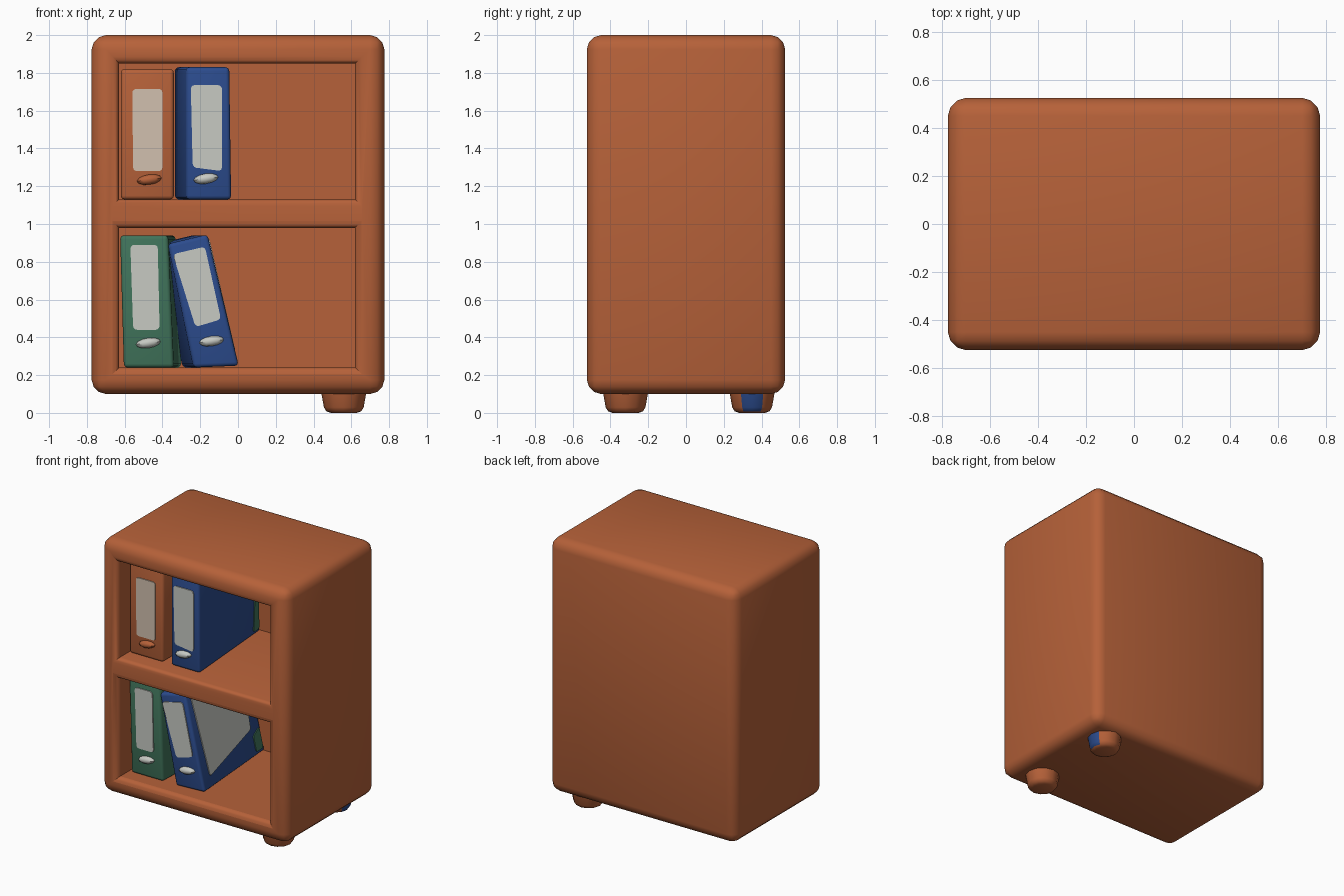
import bpy, bmesh, math
from mathutils import Vector

if "Cube" in bpy.data.objects:
    bpy.data.objects.remove(bpy.data.objects["Cube"])


def material(name, r, g, b):
    m = bpy.data.materials.new(name)
    m.diffuse_color = (r, g, b, 1)
    m.use_nodes = True
    m.node_tree.nodes["Principled BSDF"].inputs["Base Color"].default_value = m.diffuse_color
    return m


WOOD = material("warm orange wood", 0.468, 0.120, 0.041)
GREEN = material("binder green", 0.052, 0.175, 0.105)
BLUE = material("binder blue", 0.025, 0.072, 0.270)
PAPER = material("label grey", 0.570, 0.585, 0.545)
CREAM = material("label cream", 0.640, 0.530, 0.430)


def finish(name, bm, *mats):
    bmesh.ops.recalc_face_normals(bm, faces=bm.faces)
    me = bpy.data.meshes.new(name)
    bm.to_mesh(me)
    bm.free()
    for m in mats:
        me.materials.append(m)
    ob = bpy.data.objects.new(name, me)
    bpy.context.collection.objects.link(ob)
    smooth(ob)
    return ob


def smooth(ob):
    bpy.ops.object.select_all(action='DESELECT')
    ob.select_set(True)
    bpy.context.view_layer.objects.active = ob
    bpy.ops.object.shade_smooth_by_angle(angle=math.radians(40))


def prism(name, pts, offset, mat, bevel, sides_only=False):
    """Extrude a polygon along an offset and round its edges."""
    bm = bmesh.new()
    off = Vector(offset)
    a = [bm.verts.new(p) for p in pts]
    b = [bm.verts.new(Vector(p) + off) for p in pts]
    n = len(pts)
    bm.faces.new(a)
    bm.faces.new(b[::-1])
    for i in range(n):
        j = (i + 1) % n
        bm.faces.new((a[i], b[i], b[j], a[j]))
    edges = list(bm.edges)
    if sides_only:
        edges = [bm.edges.get((a[i], b[i])) for i in range(n)]
    if bevel:
        bmesh.ops.bevel(bm, geom=edges, offset=bevel, segments=3,
                        profile=0.5, affect='EDGES', clamp_overlap=True)
    return finish(name, bm, mat)


def box(name, x0, x1, y0, y1, z0, z1, mat, bevel):
    pts = [(x0, y0, z0), (x1, y0, z0), (x1, y0, z1), (x0, y0, z1)]
    return prism(name, pts, (0, y1 - y0, 0), mat, bevel)


# Cabinet shell with two open compartments
cabinet = box("cabinet", -0.775, 0.775, -0.525, 0.525, 0.1, 2.0, WOOD, 0.075)
for z0, z1 in ((0.24, 0.98), (1.13, 1.85)):
    cutter = box("compartment_cutter", -0.63, 0.62, -0.8, 0.41, z0, z1, WOOD, 0)
    cutter.hide_render = True
    bpy.context.view_layer.objects.active = cabinet
    mod = cabinet.modifiers.new("opening", 'BOOLEAN')
    mod.operation = 'DIFFERENCE'
    mod.solver = 'EXACT'
    mod.object = cutter
    bpy.ops.object.modifier_apply(modifier=mod.name)
    bpy.data.objects.remove(cutter)

# Soften the front rims of the openings
bm = bmesh.new()
bm.from_mesh(cabinet.data)
rims = [e for e in bm.edges if len(e.link_faces) == 2
        and all(v.co.y < -0.52 for v in e.verts)
        and e.calc_face_angle(0) > 1.2]
bmesh.ops.bevel(bm, geom=rims, offset=0.035, segments=3, profile=0.5,
                affect='EDGES', clamp_overlap=True)
bm.to_mesh(cabinet.data)
bm.free()
smooth(cabinet)

# Feet under the right side
for name, y in (("front_foot", -0.32), ("back_foot", 0.35)):
    bm = bmesh.new()
    bmesh.ops.create_cone(bm, cap_ends=True, segments=12, radius1=0.1,
                          radius2=0.125, depth=0.14)
    bottom = [e for e in bm.edges if all(v.co.z < 0 for v in e.verts)]
    bmesh.ops.bevel(bm, geom=bottom, offset=0.03, segments=2, profile=0.5,
                    affect='EDGES')
    bmesh.ops.translate(bm, verts=bm.verts, vec=(0.56, y, 0.07))
    bm.normal_update()
    if name == "back_foot":     # painted patch on the outer side
        for f in bm.faces:
            if f.normal.x > 0.82:
                f.material_index = 1
    finish(name, bm, WOOD, BLUE)

# Binders: front outline (x, z), sideways drift of the back, label outline, clip
FRONT, DEPTH = -0.40, 0.80
BINDERS = [
    ("upper_orange_binder", WOOD, CREAM, 0.0,
     [(-0.62, 1.13), (-0.34, 1.13), (-0.34, 1.82), (-0.62, 1.82)],
     [(-0.555, 1.28), (-0.40, 1.28), (-0.40, 1.715), (-0.56, 1.715)],
     (-0.47, 1.235), WOOD),
    ("upper_blue_binder", BLUE, PAPER, -0.06,
     [(-0.275, 1.13), (-0.035, 1.13), (-0.045, 1.83), (-0.275, 1.83)],
     [(-0.24, 1.30), (-0.085, 1.28), (-0.085, 1.735), (-0.25, 1.735)],
     (-0.17, 1.24), PAPER),
    ("lower_green_binder", GREEN, PAPER, 0.04,
     [(-0.605, 0.24), (-0.34, 0.24), (-0.37, 0.94), (-0.625, 0.94)],
     [(-0.555, 0.44), (-0.415, 0.44), (-0.425, 0.89), (-0.57, 0.89)],
     (-0.475, 0.37), PAPER),
    ("lower_blue_binder", BLUE, PAPER, -0.06,
     [(-0.235, 0.24), (0.005, 0.25), (-0.16, 0.945), (-0.37, 0.895)],
     [(-0.225, 0.455), (-0.09, 0.495), (-0.175, 0.88), (-0.345, 0.84)],
     (-0.14, 0.38), PAPER),
]


def side_point(outline, drift, u, t):
    """Point on a binder's right side: u along the depth, t up the height."""
    lo, hi = Vector(outline[1]), Vector(outline[2])
    p = lo.lerp(hi, t)
    return (p.x + drift * u - 0.002, FRONT + DEPTH * u, p.y)


for name, cover, paper, drift, outline, label, clip, clip_mat in BINDERS:
    prism(name, [(x, FRONT, z) for x, z in outline], (drift, DEPTH, 0), cover, 0.02)
    prism(name + "_label", [(x, FRONT + 0.002, z) for x, z in label],
          (0, -0.009, 0), paper, 0.02, True)
    # Small clip below the label
    bm = bmesh.new()
    bmesh.ops.create_uvsphere(bm, u_segments=12, v_segments=6, radius=1)
    for v in bm.verts:
        v.co = (clip[0] + v.co.x * 0.065, FRONT + v.co.y * 0.03,
                clip[1] + v.co.z * 0.027 + v.co.x * 0.008)
    finish(name + "_clip", bm, clip_mat)

# Pale side sheet on the leaning binder, green back corners on both blue ones
SIDES = [
    ("side_sheet", 3, PAPER, [(0.12, 0.12), (0.84, 0.28), (0.90, 0.96), (0.07, 0.96)]),
    ("lower_back_corner", 3, GREEN, [(0.86, 0.04), (0.97, 0.04), (0.97, 0.25), (0.86, 0.2)]),
    ("upper_back_corner", 1, GREEN, [(0.88, 0.04), (0.97, 0.04), (0.97, 0.6), (0.92, 0.6)]),
]
for name, i, mat, uts in SIDES:
    drift, outline = BINDERS[i][3], BINDERS[i][4]
    prism(name, [side_point(outline, drift, u, t) for u, t in uts],
          (0.009, 0, 0), mat, 0.015, True)
